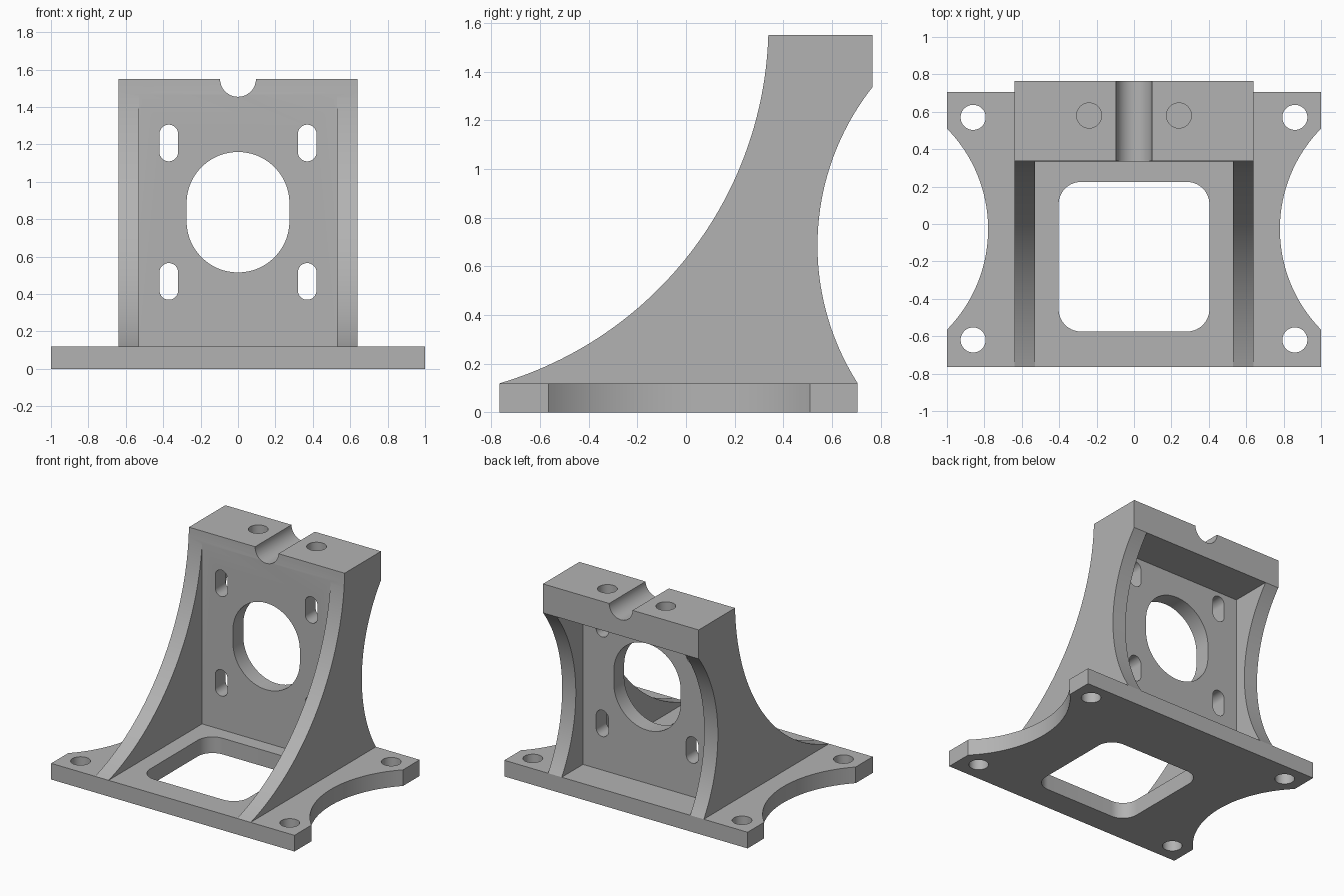
import bpy, bmesh, math
from mathutils import Vector

cube = bpy.data.objects.get("Cube")
if cube:
    bpy.data.objects.remove(cube, do_unlink=True)

grey = bpy.data.materials.new("plain grey")
grey.use_nodes = True
colour = (0.45, 0.45, 0.45, 1)
grey.diffuse_color = colour
grey.node_tree.nodes["Principled BSDF"].inputs["Base Color"].default_value = colour


def arc(a, m, b, steps=40):
    """Points of the circular arc from a through m to b."""
    a, m, b = Vector(a), Vector(m), Vector(b)
    p, q = m - a, b - a
    d = 2 * (p.x * q.y - p.y * q.x)
    c = a + Vector((q.y * p.length_squared - p.y * q.length_squared,
                    p.x * q.length_squared - q.x * p.length_squared)) / d
    start, r = a - c, (a - c).length
    sweep = -(start.angle_signed(m - c) + (m - c).angle_signed(b - c))
    t0 = math.atan2(start.y, start.x)
    return [(c.x + r * math.cos(t0 + sweep * i / steps),
             c.y + r * math.sin(t0 + sweep * i / steps)) for i in range(steps + 1)]


def rounded(cx, cy, hw, hh, r, steps=14):
    """Rounded rectangle outline; also gives circles and slots."""
    pts = []
    for k, (sx, sy) in enumerate([(1, 1), (-1, 1), (-1, -1), (1, -1)]):
        for i in range(steps + 1):
            t = (k + i / steps) * math.pi / 2
            p = (cx + sx * (hw - r) + r * math.cos(t), cy + sy * (hh - r) + r * math.sin(t))
            if not pts or math.dist(p, pts[-1]) > 1e-5:
                pts.append(p)
    if math.dist(pts[0], pts[-1]) < 1e-5:
        pts.pop()
    return pts


def prism(name, outline, axis, lo, hi):
    """Extrude an outline along one axis from lo to hi."""
    place = {"X": lambda u, v, t: (t, u, v),
             "Y": lambda u, v, t: (u, t, v),
             "Z": lambda u, v, t: (u, v, t)}[axis]
    bm = bmesh.new()
    ends = [[bm.verts.new(place(u, v, t)) for u, v in outline] for t in (lo, hi)]
    for ring in ends:
        bm.faces.new(ring)
    n = len(outline)
    for i in range(n):
        j = (i + 1) % n
        bm.faces.new((ends[0][i], ends[0][j], ends[1][j], ends[1][i]))
    bmesh.ops.recalc_face_normals(bm, faces=bm.faces)
    mesh = bpy.data.meshes.new(name)
    bm.to_mesh(mesh)
    bm.free()
    mesh.materials.append(grey)
    obj = bpy.data.objects.new(name, mesh)
    bpy.context.collection.objects.link(obj)
    return obj


def cut(target, outline, axis, lo, hi):
    """Subtract a prism from the target."""
    cutter = prism("cutter", outline, axis, lo, hi)
    cutter.hide_render = True
    mod = target.modifiers.new("cut", "BOOLEAN")
    mod.operation, mod.solver, mod.object = "DIFFERENCE", "EXACT", cutter
    bpy.context.view_layer.objects.active = target
    bpy.ops.object.modifier_apply(modifier=mod.name)
    bpy.data.objects.remove(cutter, do_unlink=True)


def box(u0, u1, v0, v1):
    return [(u0, v0), (u1, v0), (u1, v1), (u0, v1)]


FLOOR, TOP, FRONT, BACK = 0.12, 1.55, -0.765, 0.765
BASE_BACK = 0.705

# Base plate with scooped sides
scoop = arc((1, -0.565), (0.78, -0.03), (1, 0.51))
left_side = [(1, FRONT)] + scoop + [(1, BASE_BACK)]
base = prism("base_plate", left_side + [(-x, y) for x, y in reversed(left_side)], "Z", 0, FLOOR)

# Base window and corner bolt holes
cut(base, rounded(0, -0.175, 0.403, 0.4, 0.12), "Z", -0.1, 0.3)
for x in (-0.86, 0.86):
    for y in (-0.62, 0.57):
        cut(base, rounded(x, y, 0.067, 0.067, 0.067), "Z", -0.1, 0.3)

# Upright: curved side profile across the full width
front_curve = arc((FRONT, FLOOR), (0, 0.633), (0.338, TOP), 56)
back_curve = arc((BACK, 1.335), (0.54, 0.70), (BASE_BACK, FLOOR), 48)
upright = prism("upright_bracket", front_curve + [(BACK, TOP)] + back_curve, "X", -0.64, 0.64)

# Pockets that leave the side ribs, thin web and head block
cut(upright, box(-1, 0.333, 0, 1.6), "X", -0.528, 0.528)
cut(upright, box(0.455, 1, 0, 1.335), "X", -0.528, 0.528)

# Web openings: large centre hole and four adjustment slots
cut(upright, rounded(0, 0.837, 0.275, 0.322, 0.275, 24), "Y", 0.2, 0.6)
for x in (-0.37, 0.37):
    for z in (0.467, 1.207):
        cut(upright, rounded(x, z, 0.05, 0.098, 0.05), "Y", 0.2, 0.6)

# Head block: round groove and two blind holes
cut(upright, rounded(0, TOP, 0.096, 0.096, 0.096), "Y", 0.1, 1)
for x in (-0.24, 0.24):
    cut(upright, rounded(x, 0.58, 0.067, 0.067, 0.067), "Z", 1.4, 1.7)

# Smooth the curved walls, keep the edges sharp
for obj in (base, upright):
    bpy.ops.object.select_all(action="DESELECT")
    obj.select_set(True)
    bpy.context.view_layer.objects.active = obj
    bpy.ops.object.shade_smooth_by_angle(angle=math.radians(25))
